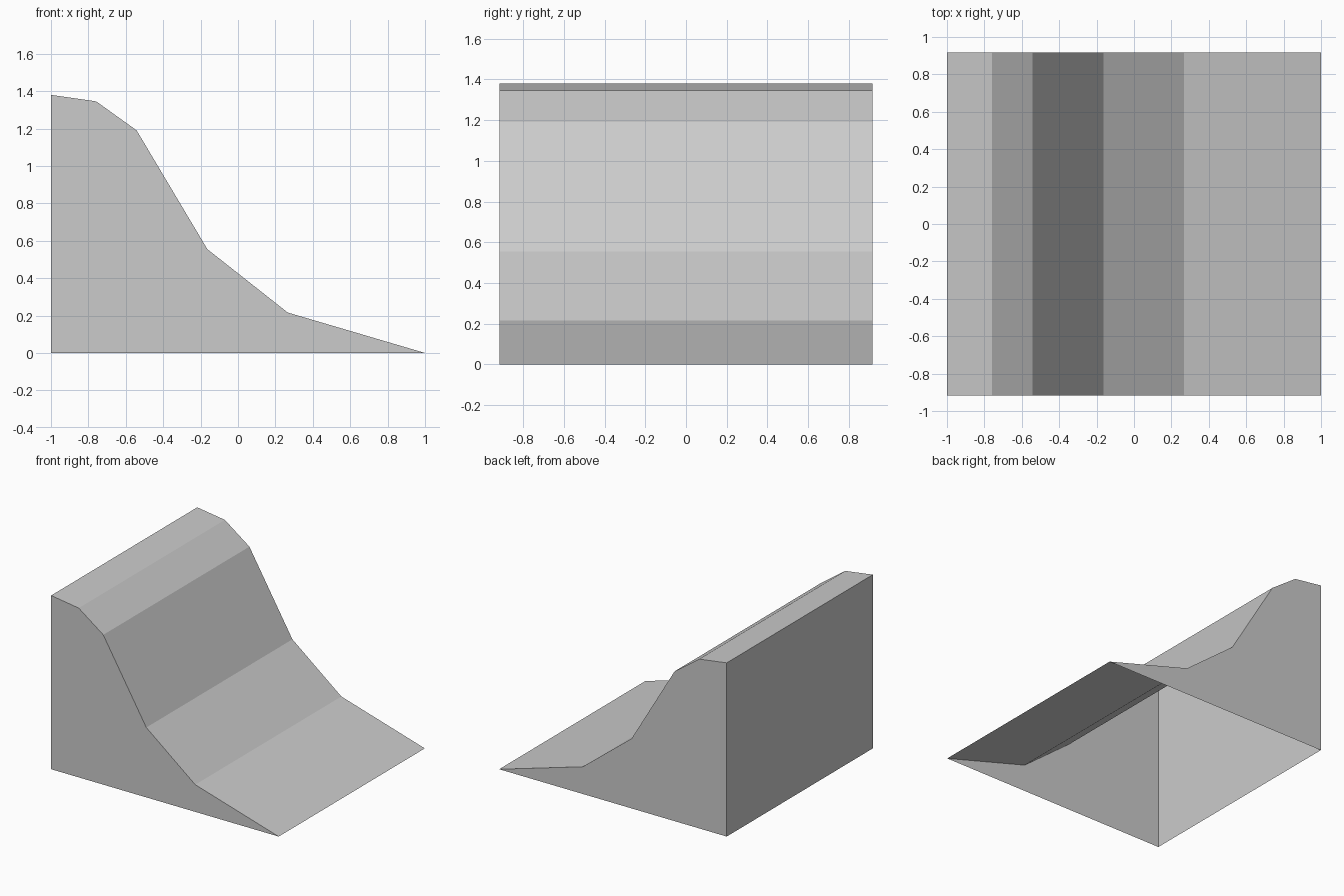
import bpy, bmesh
from mathutils import Vector

if "Cube" in bpy.data.objects:
    bpy.data.objects.remove(bpy.data.objects["Cube"])

HALF_DEPTH = 0.917
# Side profile (x, z), from the foot of the back wall to the toe of the slope
PROFILE = [(-1, 0), (-1, 1.38), (-0.758, 1.345), (-0.542, 1.19),
           (-0.164, 0.555), (0.266, 0.216), (1, 0)]

bm = bmesh.new()
front = [bm.verts.new((x, -HALF_DEPTH, z)) for x, z in PROFILE]
back = [bm.verts.new((x, HALF_DEPTH, z)) for x, z in PROFILE]

# Back wall, crest and slope strips; the underside stays open
for i in range(len(PROFILE) - 1):
    bm.faces.new((front[i], back[i], back[i + 1], front[i + 1]))

# Flat side walls
bm.faces.new(front)
bm.faces.new(back[::-1])

# Make all faces point outwards from a point inside the ramp
inside = Vector((-0.6, 0, 0.1))
bm.normal_update()
for f in bm.faces:
    if f.normal.dot(f.calc_center_median() - inside) < 0:
        f.normal_flip()

mesh = bpy.data.meshes.new("ramp")
bm.to_mesh(mesh)
bm.free()
ramp = bpy.data.objects.new("ramp", mesh)
bpy.context.collection.objects.link(ramp)
